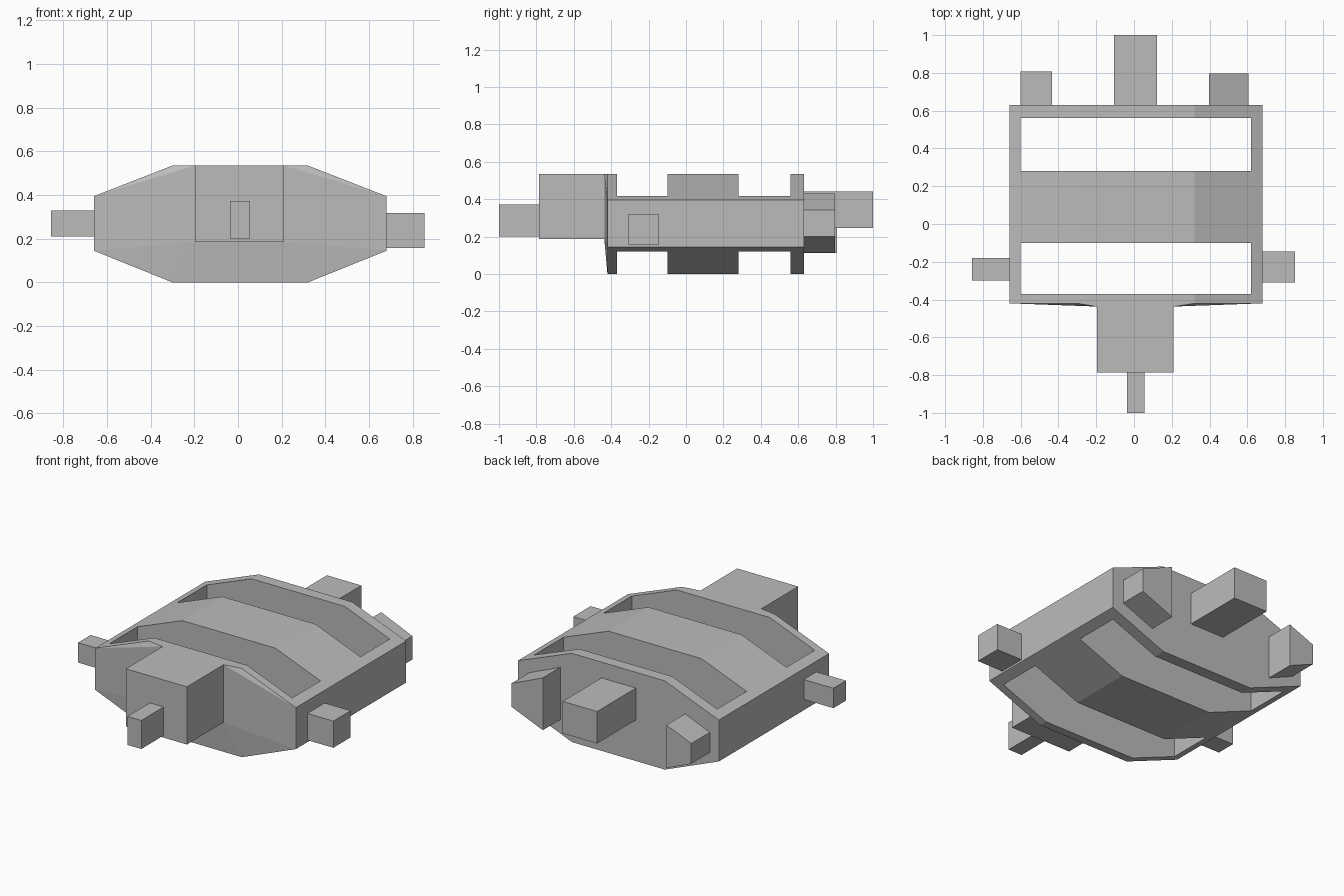
import bpy, bmesh

if "Cube" in bpy.data.objects:
    bpy.data.objects.remove(bpy.data.objects["Cube"])

grey = bpy.data.materials.new("plain grey")
grey.diffuse_color = (0.5, 0.5, 0.5, 1)
grey.use_nodes = True
grey.node_tree.nodes["Principled BSDF"].inputs["Base Color"].default_value = grey.diffuse_color


def hull(name, points):
    """Flat-faced convex solid around a few points."""
    bm = bmesh.new()
    for p in points:
        bm.verts.new(p)
    bmesh.ops.convex_hull(bm, input=bm.verts[:])
    bmesh.ops.dissolve_limit(bm, angle_limit=0.01, verts=bm.verts[:], edges=bm.edges[:])
    bmesh.ops.recalc_face_normals(bm, faces=bm.faces[:])
    mesh = bpy.data.meshes.new(name)
    bm.to_mesh(mesh)
    bm.free()
    mesh.materials.append(grey)
    ob = bpy.data.objects.new(name, mesh)
    bpy.context.collection.objects.link(ob)
    return ob


def box(name, x, y, z):
    return hull(name, [(a, b, c) for a in x for b in y for c in z])


def prism(name, profile, y):
    return hull(name, [(px, b, pz) for px, pz in profile for b in y])


# Body: octagonal section, with a slightly raised front pad
section = [(-0.66, 0.145), (-0.30, 0), (0.32, 0), (0.68, 0.145),
           (0.68, 0.395), (0.32, 0.535), (-0.30, 0.535), (-0.66, 0.395)]
points = [(x, y, z) for x, z in section for y in (-0.42, 0.63)]
points += [(x, -0.437, z) for x in (-0.197, 0.21) for z in (0.187, 0.535)]
body = hull("body", points)

# Two slots cut right through the body
for y in ((-0.37, -0.10), (0.28, 0.56)):
    cutter = box("slot_cutter", (-0.60, 0.62), y, (-0.2, 0.8))
    cutter.hide_render = True
    mod = body.modifiers.new("slot", 'BOOLEAN')
    mod.operation = 'DIFFERENCE'
    mod.solver = 'EXACT'
    mod.object = cutter
    bpy.context.view_layer.objects.active = body
    bpy.ops.object.modifier_apply(modifier=mod.name)
    bpy.data.objects.remove(cutter)

# Front block and its small nose
box("front_block", (-0.197, 0.21), (-0.787, -0.43), (0.187, 0.535))
box("front_nose", (-0.037, 0.055), (-1.0, -0.78), (0.20, 0.372))

# Side pegs
box("left_peg", (-0.857, -0.65), (-0.30, -0.18), (0.21, 0.33))
box("right_peg", (0.67, 0.853), (-0.31, -0.145), (0.157, 0.318))

# Rear block and the two tapered rear pegs
box("rear_block", (-0.107, 0.122), (0.62, 1.0), (0.247, 0.44))
prism("rear_left_peg", [(-0.60, 0.183), (-0.435, 0.113), (-0.435, 0.372), (-0.60, 0.305)],
      (0.62, 0.807))
prism("rear_right_peg", [(0.397, 0.115), (0.605, 0.20), (0.605, 0.342), (0.397, 0.43)],
      (0.62, 0.797))
